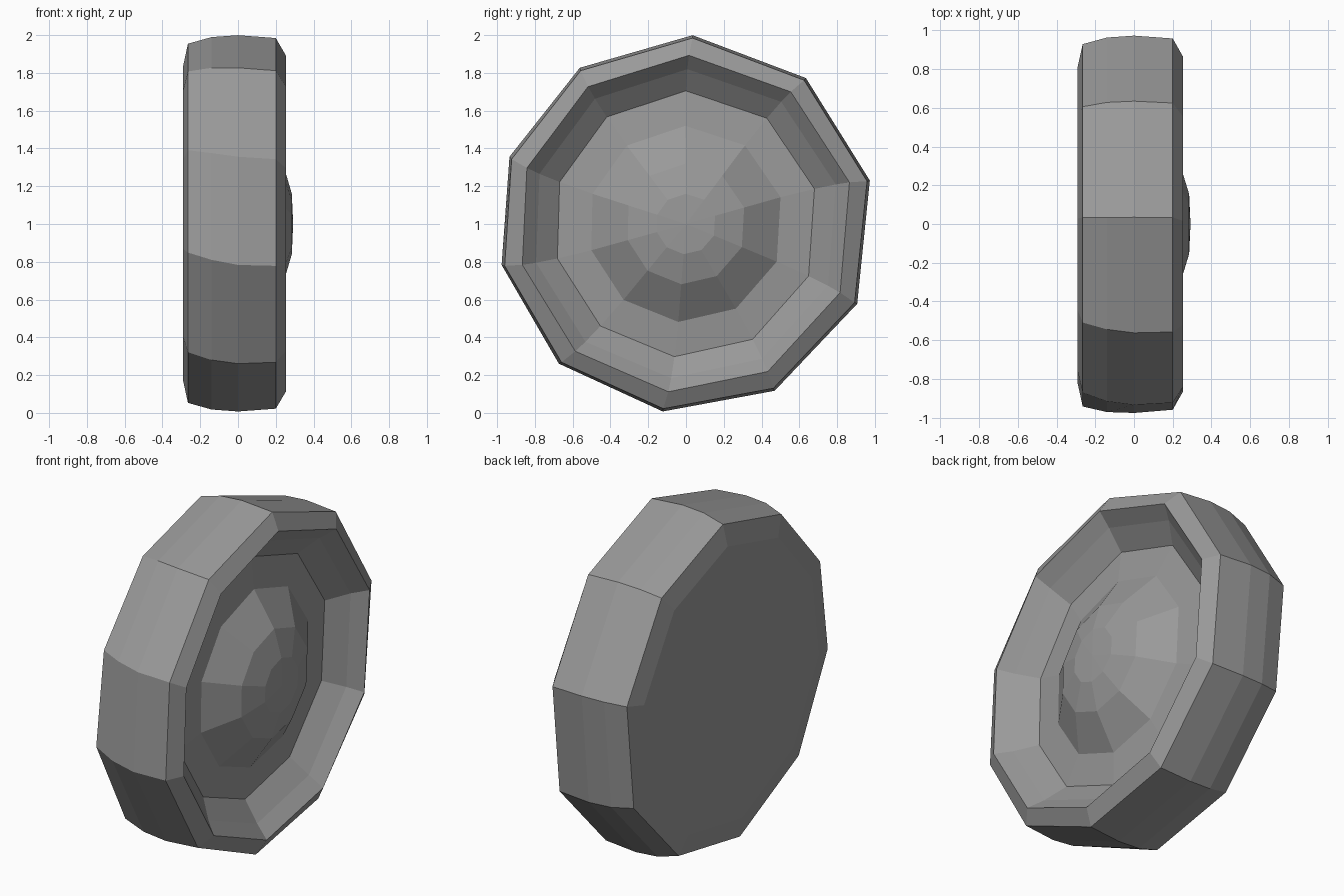
import bpy, bmesh
from math import cos, sin, radians

if "Cube" in bpy.data.objects:
    bpy.data.objects.remove(bpy.data.objects["Cube"])

# Slightly uneven ten-sided outline, angles in degrees in the y-z plane
ANGLES = [88, 50.6, 13.3, -25, -62, -97, -132, -167, -200.4, -235.5]
CENTRE_Z = 1.0

grey = bpy.data.materials.new("dark_grey")
grey.diffuse_color = (0.32, 0.32, 0.32, 1)
grey.use_nodes = True
grey.node_tree.nodes["Principled BSDF"].inputs["Base Color"].default_value = grey.diffuse_color


def lathe(name, profile, tip_x, cap_start=False):
    """Loft ten-sided rings along x; profile rows are (x, radius, turn, lean)."""
    bm = bmesh.new()
    rings = []
    for x, r, turn, lean in profile:
        ring = []
        for deg in ANGLES:
            a = radians(deg)
            a += radians(turn - lean * max(0, -cos(a)))
            ring.append(bm.verts.new((x, r * cos(a), CENTRE_Z + r * sin(a))))
        rings.append(ring)
    n = len(ANGLES)
    for lo, hi in zip(rings, rings[1:]):
        for i in range(n):
            j = (i + 1) % n
            bm.faces.new((lo[i], lo[j], hi[j], hi[i]))
    if cap_start:
        bm.faces.new(rings[0])
    # fan to a centre point
    tip = bm.verts.new((tip_x, 0, CENTRE_Z))
    for i in range(n):
        bm.faces.new((rings[-1][i], rings[-1][(i + 1) % n], tip))
    bmesh.ops.recalc_face_normals(bm, faces=bm.faces)
    mesh = bpy.data.meshes.new(name)
    bm.to_mesh(mesh)
    bm.free()
    mesh.materials.append(grey)
    obj = bpy.data.objects.new(name, mesh)
    bpy.context.collection.objects.link(obj)
    return obj


# One closed wheel: flat back, rounded tread, recessed dish and domed hub
lathe("wheel", [
    (-0.292, 0.83, 0, 4),
    (-0.265, 0.955, 0, 4),
    (-0.14, 0.99, 0, 2),
    (0.00, 1.0, 0, 0.5),
    (0.20, 0.985, 0, 0),
    (0.253, 0.893, 1, 0),
    (0.18, 0.82, 1.5, 0),
    (0.09, 0.705, 2, 0),
    (0.108, 0.52, 2.5, 0),   # hub foot
    (0.238, 0.32, 2.5, 0),
    (0.285, 0.16, 2.5, 0),
], tip_x=0.292, cap_start=True)
